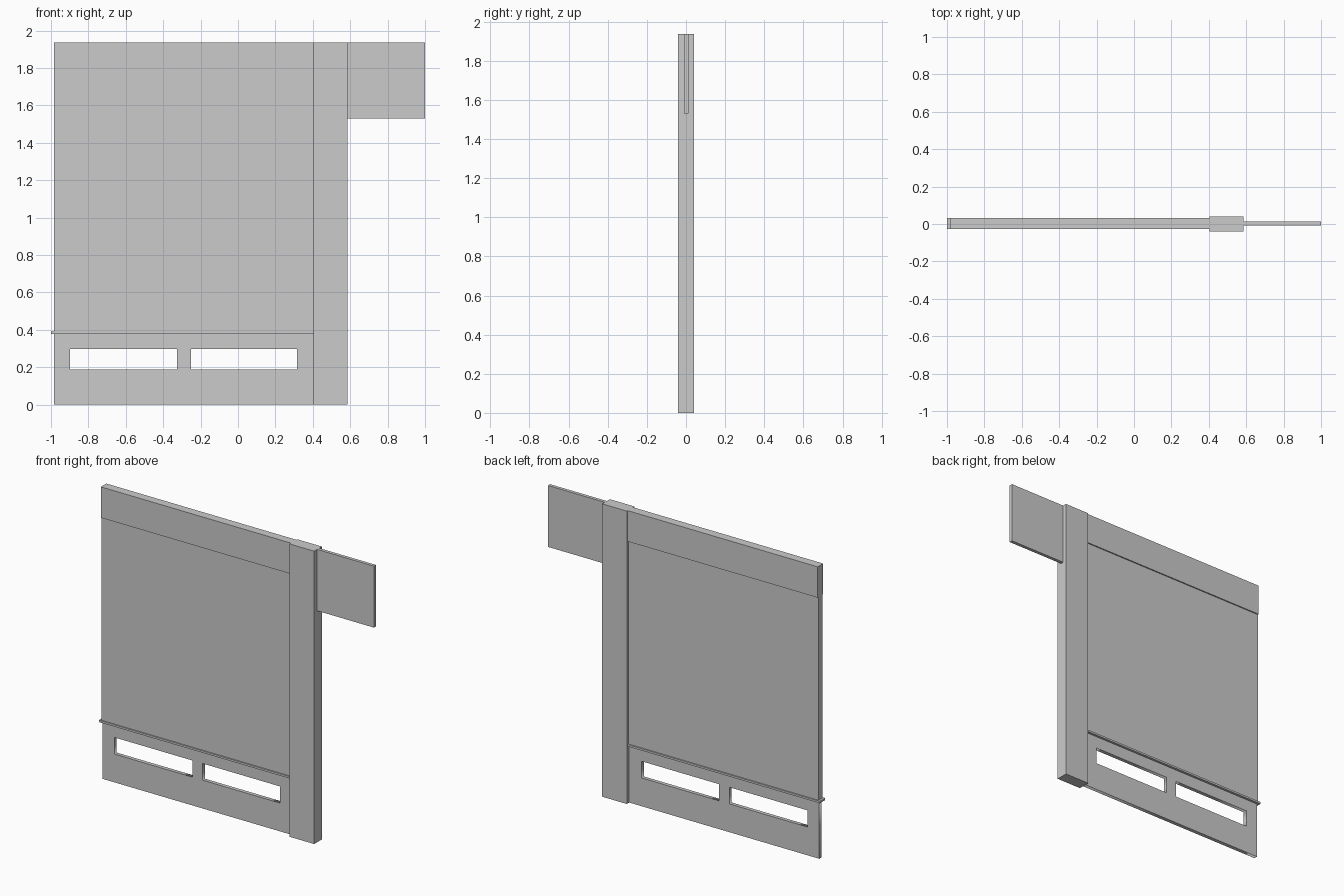
import bpy
import bmesh
from math import pi
from mathutils import Vector

if "Cube" in bpy.data.objects:
    bpy.data.objects.remove(bpy.data.objects["Cube"])


def box(name, x, y, z):
    """Axis-aligned box from (min, max) ranges."""
    bm = bmesh.new()
    bmesh.ops.create_cube(bm, size=1)
    for v in bm.verts:
        v.co = Vector([(a + b) / 2 + c * (b - a) for c, (a, b) in zip(v.co, (x, y, z))])
    mesh = bpy.data.meshes.new(name)
    bm.to_mesh(mesh)
    bm.free()
    obj = bpy.data.objects.new(name, mesh)
    bpy.context.collection.objects.link(obj)
    return obj


def plate_with_slots(name, rects, y):
    """Upright plate: first rectangle is the outline, the rest are holes."""
    curve = bpy.data.curves.new(name, 'CURVE')
    curve.dimensions = '2D'
    curve.fill_mode = 'BOTH'
    curve.extrude = (y[1] - y[0]) / 2
    for x0, x1, z0, z1 in rects:
        s = curve.splines.new('POLY')
        s.points.add(3)
        for p, (x, z) in zip(s.points, ((x0, z0), (x1, z0), (x1, z1), (x0, z1))):
            p.co = (x, z, 0, 1)
        s.use_cyclic_u = True
    obj = bpy.data.objects.new(name, curve)
    obj.location.y = (y[0] + y[1]) / 2
    obj.rotation_euler.x = pi / 2
    bpy.context.collection.objects.link(obj)
    bpy.ops.object.select_all(action='DESELECT')
    obj.select_set(True)
    bpy.context.view_layer.objects.active = obj
    bpy.ops.object.convert(target='MESH')
    return obj


TOP = 1.936
LEFT, POST_L, POST_R = -0.985, 0.405, 0.585

# Upright post and side sign
box("post", (POST_L, POST_R), (-0.04, 0.04), (0, TOP))
box("side_sign", (POST_R, 1.0), (-0.009, 0.013), (1.53, TOP))

# Display board with thicker header and ledge
box("header", (LEFT, POST_L), (-0.026, 0.031), (1.732, TOP))
box("main_panel", (LEFT, POST_L), (-0.018, 0.023), (0.39, 1.732))
box("ledge", (-1.0, POST_L), (-0.026, 0.031), (0.377, 0.39))

# Lower panel with two slots
plate_with_slots("lower_panel", [
    (LEFT, POST_L, 0, 0.377),
    (-0.898, -0.327, 0.187, 0.297),
    (-0.252, 0.315, 0.187, 0.297),
], (-0.01, 0.015))
